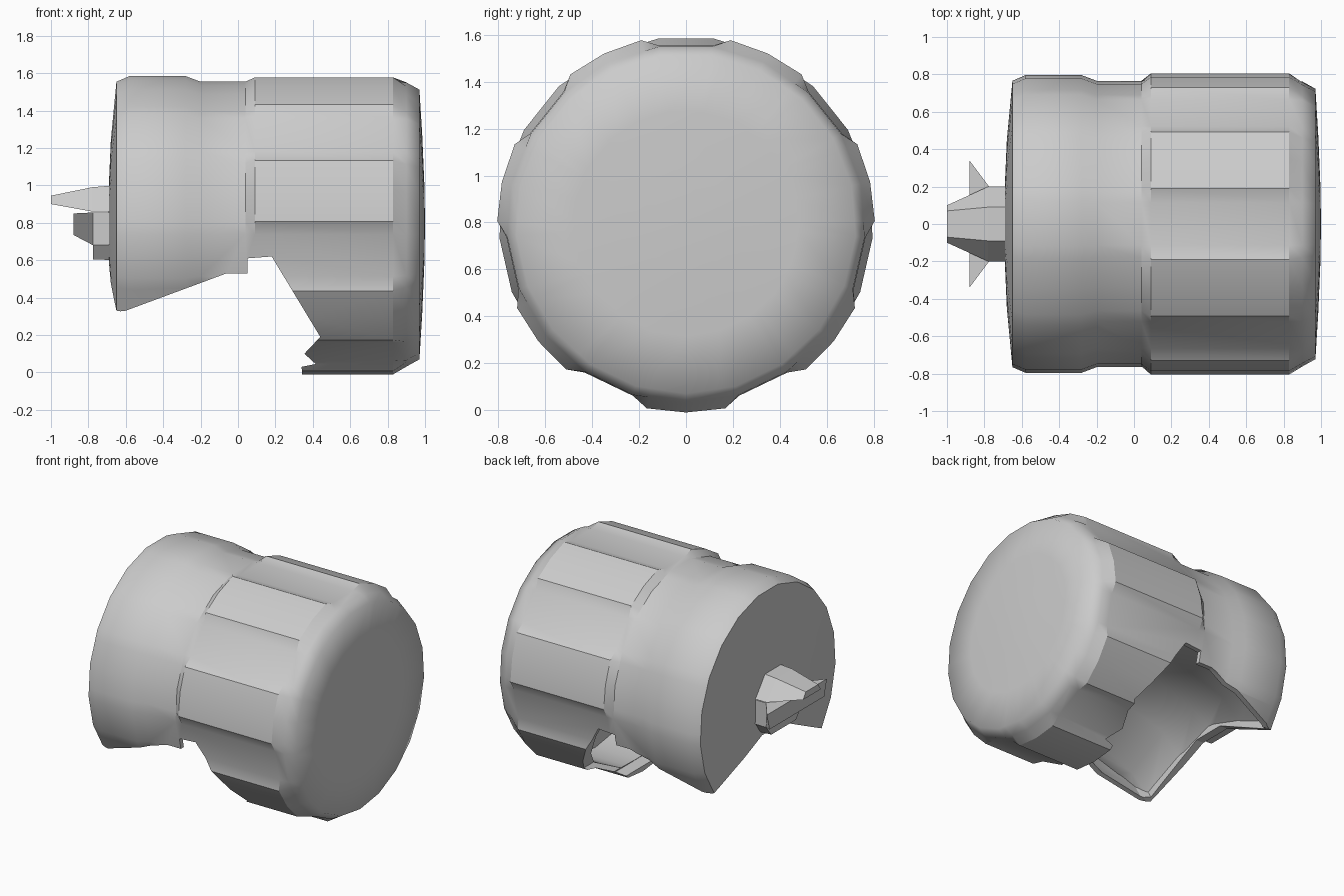
import bpy, bmesh
from math import sin, cos, pi, radians

if "Cube" in bpy.data.objects:
    bpy.data.objects.remove(bpy.data.objects["Cube"])

AXIS_Z = 0.795
STEP = 2 * pi / 21          # 21-sided body, 7 raised grip pads
PAD = radians(12)


def finish(bm, name):
    bmesh.ops.recalc_face_normals(bm, faces=bm.faces[:])
    me = bpy.data.meshes.new(name)
    bm.to_mesh(me)
    bm.free()
    ob = bpy.data.objects.new(name, me)
    bpy.context.collection.objects.link(ob)
    return ob


def loft(name, rings, tips=None):
    """Skin a list of point rings; close ends with caps or tip points."""
    bm = bmesh.new()
    loops = [[bm.verts.new(p) for p in ring] for ring in rings]
    n = len(loops[0])
    for a, b in zip(loops, loops[1:]):
        for i in range(n):
            j = (i + 1) % n
            bm.faces.new((a[i], a[j], b[j], b[i]))
    for k, loop in enumerate((loops[0], loops[-1])):
        if tips:
            t = bm.verts.new(tips[k])
            for i in range(n):
                bm.faces.new((loop[i], loop[(i + 1) % n], t))
        else:
            bm.faces.new(loop)
    return finish(bm, name)


def body_ring(x, r, pad_r=None):
    """Ring around the x axis; pad_r lifts the seven pads."""
    pts = []
    for k in range(7):
        base = -pi / 2 + k * 3 * STEP
        chord = r * cos(STEP / 2) / cos(PAD - STEP / 2)
        for off, rad in ((-STEP, r), (-PAD, pad_r or chord), (0, pad_r or r),
                         (PAD, pad_r or chord), (STEP, r)):
            a = base + off
            pts.append((x, rad * cos(a), AXIS_Z + rad * sin(a)))
    return pts


def boolean(ob, cutter, operation='DIFFERENCE'):
    m = ob.modifiers.new("cut", 'BOOLEAN')
    m.operation = operation
    m.solver = 'EXACT'
    m.object = cutter
    cutter.hide_render = True
    bpy.context.view_layer.objects.active = ob
    bpy.ops.object.modifier_apply(modifier=m.name)
    bpy.data.objects.remove(cutter)


# Outer casing: collar, neck, padded grip and domed ends
profile = [(-0.69, 0.22), (-0.68, 0.45), (-0.65, 0.768), (-0.58, 0.798), (-0.28, 0.798),
           (-0.20, 0.768), (0.04, 0.768), (0.09, 0.768, 0.805), (0.83, 0.768, 0.805),
           (0.90, 0.764), (0.97, 0.725), (0.985, 0.48), (0.996, 0.22)]
casing = loft("casing", [body_ring(*p) for p in profile],
              tips=[(-0.692, 0, AXIS_Z), (1.0, 0, AXIS_Z)])

# Hollow underside: thin walls below a folded vault
inner = loft("inner_cutter", [body_ring(x, r) for x, r in
             [(-0.63, 0.735), (-0.57, 0.765), (-0.29, 0.765), (-0.2, 0.735),
              (0.86, 0.735), (0.93, 0.70)]])
vault = loft("vault_cutter", [
    [(x, -0.9, -0.3), (x, -0.9, side), (x, -0.62, side), (x, -0.3, mid), (x, 0, top),
     (x, 0.3, mid), (x, 0.62, side), (x, 0.9, side), (x, 0.9, -0.3)]
    for x, side, mid, top in [(-0.66, 0.36, 0.5, 0.6), (-0.5, 0.5, 0.66, 0.7),
                              (-0.1, 0.66, 0.78, 0.84), (0.2, 0.7, 0.78, 0.82),
                              (0.5, 0.42, 0.55, 0.6), (0.72, 0.15, 0.2, 0.25)]])
boolean(inner, vault, 'INTERSECT')
boolean(casing, inner)

# Underside opening, cut with the side profile
opening = [(-0.9, 0.235), (-0.645, 0.325), (-0.60, 0.33), (-0.06, 0.53), (0.05, 0.53),
           (0.05, 0.61), (0.18, 0.62), (0.44, 0.19), (0.355, 0.10), (0.415, 0.045),
           (0.34, 0.03), (0.355, -0.2), (-0.9, -0.2)]
boolean(casing, loft("opening_cutter", [[(x, y, z) for x, z in opening] for y in (-1, 1)]))

# Notch in the lower edge of the end disc
notch = [(-0.63, 0.32), (-0.12, 0.57), (0.12, 0.57), (0.63, 0.32), (0, 0.1)]
boolean(casing, loft("notch_cutter", [[(x, y, z) for y, z in notch] for x in (-0.8, -0.55)]))


def section(x, bottom_w, top_w, z0, z1):
    return [(x, -bottom_w, z0), (x, bottom_w, z0), (x, top_w, z1), (x, -top_w, z1)]


# Prongs on the end disc
loft("upper_prong", [section(-0.66, 0.2, 0.09, 0.86, 1.0),
                     section(-0.78, 0.2, 0.09, 0.86, 0.99),
                     section(-1.0, 0.1, 0.07, 0.9, 0.945)])
loft("wide_prong", [section(-0.66, 0.2, 0.2, 0.68, 0.855),
                    section(-0.775, 0.2, 0.2, 0.68, 0.855),
                    section(-0.88, 0.31, 0.34, 0.735, 0.85)])
loft("lower_prong", [section(-0.66, 0.14, 0.2, 0.6, 0.69),
                     section(-0.775, 0.14, 0.2, 0.605, 0.68)])

# Smooth casing with crisp pad edges and a soft domed end; prongs stay flat
bpy.ops.object.select_all(action='DESELECT')
casing.select_set(True)
bpy.context.view_layer.objects.active = casing
bpy.ops.object.shade_smooth_by_angle(angle=radians(24))
verts = casing.data.vertices
for e in casing.data.edges:
    if all(verts[i].co.x > 0.895 for i in e.vertices):
        e.use_edge_sharp = False
